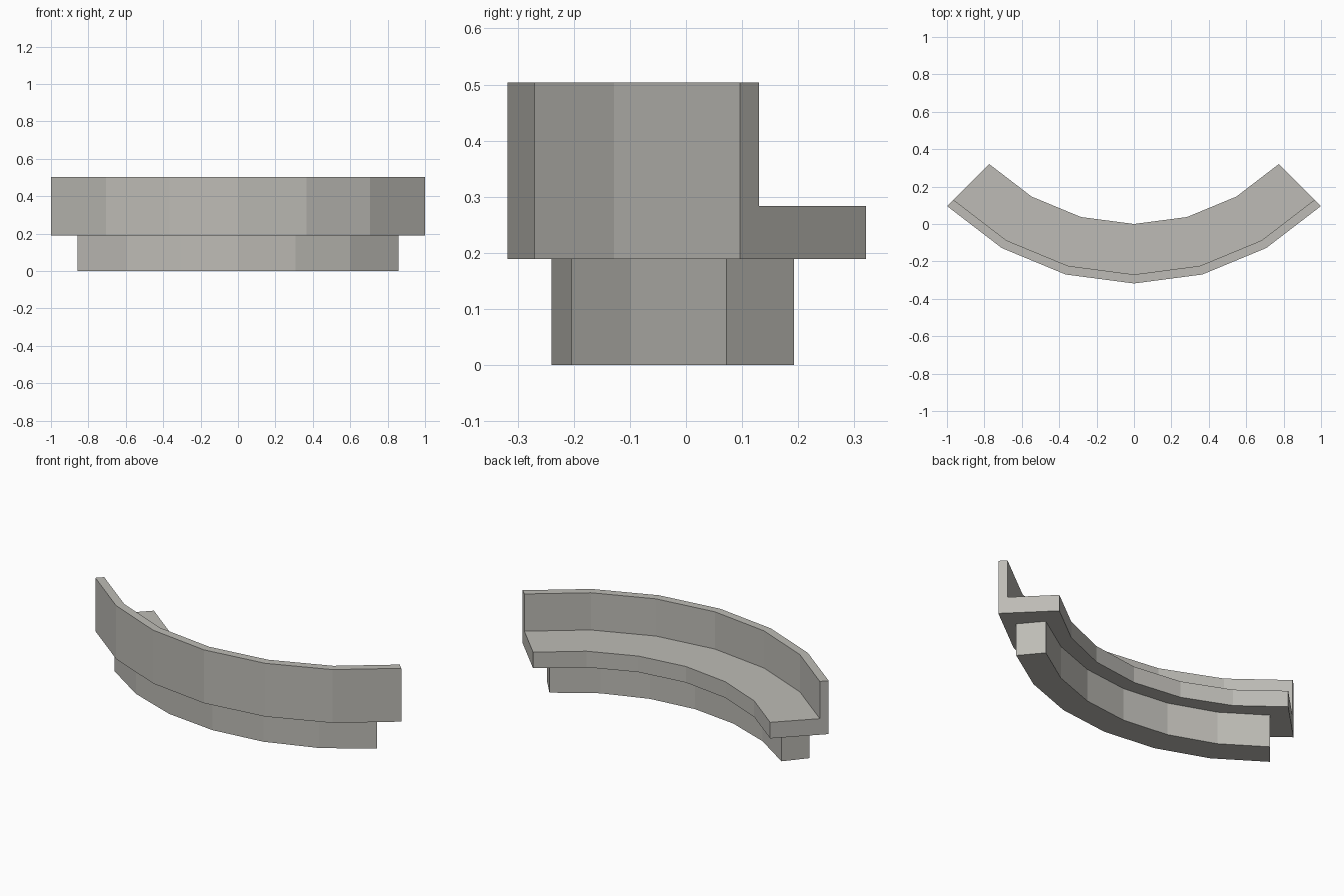
import bpy
import bmesh
import math

if "Cube" in bpy.data.objects:
    bpy.data.objects.remove(bpy.data.objects["Cube"])

CENTRE_Y = 1.096   # centre of the arcs
SEGMENTS = 6

stone = bpy.data.materials.new("warm_grey_stone")
stone.diffuse_color = (0.51, 0.50, 0.465, 1.0)
stone.use_nodes = True
stone.node_tree.nodes["Principled BSDF"].inputs["Base Color"].default_value = stone.diffuse_color


def arc_sweep(name, profile, half_angle):
    """Sweep a closed (radius, z) profile along a faceted arc with end caps."""
    bm = bmesh.new()
    rings = []
    for i in range(SEGMENTS + 1):
        a = math.radians(-half_angle + 2 * half_angle * i / SEGMENTS)
        rings.append([bm.verts.new((r * math.sin(a), CENTRE_Y - r * math.cos(a), z))
                      for r, z in profile])
    n = len(profile)
    for r0, r1 in zip(rings, rings[1:]):
        for j in range(n):
            k = (j + 1) % n
            bm.faces.new((r0[j], r0[k], r1[k], r1[j]))
    bm.faces.new(rings[0])
    bm.faces.new(rings[-1][::-1])
    bmesh.ops.recalc_face_normals(bm, faces=bm.faces)
    mesh = bpy.data.meshes.new(name)
    bm.to_mesh(mesh)
    bm.free()
    mesh.materials.append(stone)
    obj = bpy.data.objects.new(name, mesh)
    bpy.context.collection.objects.link(obj)
    return obj


# Curved plinth under the bench
arc_sweep("plinth", [(1.180, 0), (1.336, 0), (1.336, 0.189), (1.180, 0.189)], 40)

# L-shaped seat with its backrest on the outer edge
arc_sweep("seat_and_backrest",
          [(1.096, 0.189), (1.414, 0.189), (1.414, 0.504),
           (1.366, 0.504), (1.366, 0.284), (1.096, 0.284)], 45)
